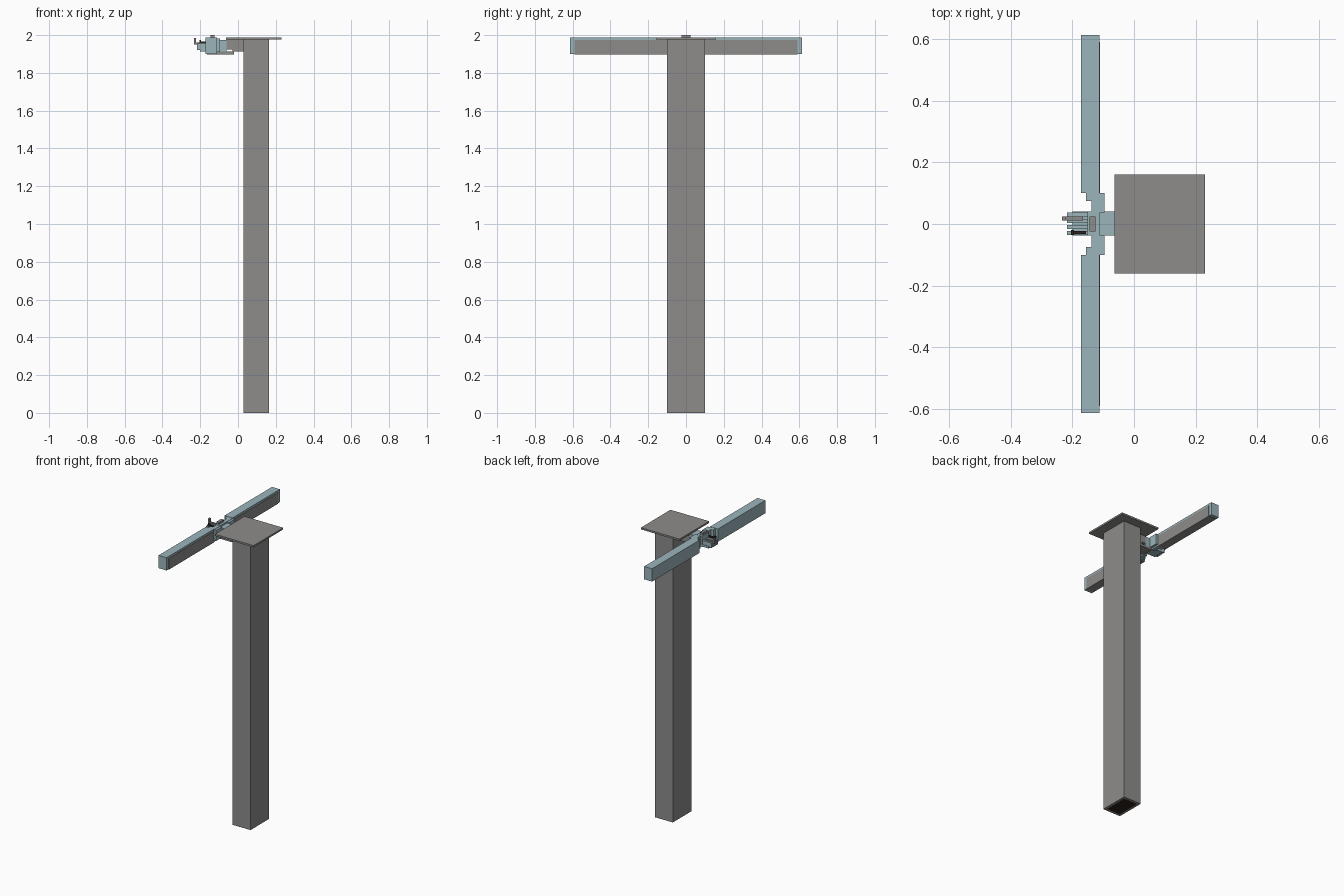
import bpy

if "Cube" in bpy.data.objects:
    bpy.data.objects.remove(bpy.data.objects["Cube"])


def material(name, rgb):
    m = bpy.data.materials.new(name)
    m.diffuse_color = (*rgb, 1)
    m.use_nodes = True
    m.node_tree.nodes["Principled BSDF"].inputs["Base Color"].default_value = m.diffuse_color
    return m


GRAY = material("post gray", (0.27, 0.265, 0.26))
BLUE = material("pale blue", (0.33, 0.46, 0.50))
DARK = material("dark brown", (0.025, 0.016, 0.013))


def box(name, x, y, z, mat):
    """Box from (min, max) ranges on each axis."""
    bpy.ops.mesh.primitive_cube_add(size=1, location=[(a + b) / 2 for a, b in (x, y, z)])
    ob = bpy.context.object
    ob.name = name
    ob.scale = [b - a for a, b in (x, y, z)]
    bpy.ops.object.transform_apply(location=False, rotation=False, scale=True)
    ob.data.materials.append(mat)
    return ob


def side_range(side, a, b):
    return tuple(sorted((side * a, side * b)))


# Post with a flat cap and a dark opening underneath
box("post", (0.03, 0.165), (-0.1, 0.1), (0, 1.978), GRAY)
box("post_opening", (0.047, 0.148), (-0.082, 0.082), (-0.001, 0.004), DARK)
box("cap_plate", (-0.063, 0.23), (-0.16, 0.16), (1.976, 1.988), GRAY)

# Gray arm joining the post to the bracket
box("support_arm", (-0.06, 0.032), (-0.037, 0.04), (1.925, 1.976), GRAY)
box("support_lip", (-0.03, 0.032), (-0.037, 0.04), (1.912, 1.926), GRAY)
box("support_foot", (-0.11, -0.02), (-0.037, 0.04), (1.897, 1.912), GRAY)

for side, label in ((-1, "front"), (1, "back")):
    # Long beam with gray inner and lower panels
    box(label + "_beam", (-0.172, -0.112), side_range(side, 0.1, 0.613), (1.899, 1.987), BLUE)
    box(label + "_inner_panel", (-0.114, -0.11), side_range(side, 0.1, 0.59), (1.897, 1.973), GRAY)
    box(label + "_lower_panel", (-0.165, -0.111), side_range(side, 0.1, 0.59), (1.897, 1.901), GRAY)
    # Stepped bracket between beam and hub
    box(label + "_bracket_outer", (-0.155, -0.11), side_range(side, 0.075, 0.1), (1.9, 1.985), BLUE)
    box(label + "_bracket_inner", (-0.138, -0.11), side_range(side, 0.038, 0.075), (1.9, 1.985), BLUE)
    box(label + "_bracket_plate", (-0.112, -0.095), side_range(side, 0.038, 0.1), (1.91, 1.983), BLUE)

# Hub and the peg on top
box("hub", (-0.15, -0.06), (-0.037, 0.04), (1.912, 1.975), BLUE)
box("hub_top", (-0.15, -0.11), (-0.037, 0.04), (1.975, 1.986), BLUE)
box("hub_peg", (-0.145, -0.125), (-0.025, 0.025), (1.986, 2.0), GRAY)

# Forked clamp with crossbar, lug and screw
for i, y in enumerate((-0.029, -0.01, 0.01, 0.03)):
    box("clamp_prong_%d" % (i + 1), (-0.218, -0.148), (y - 0.007, y + 0.007), (1.92, 1.955), BLUE)
box("clamp_base", (-0.2, -0.15), (-0.037, 0.04), (1.914, 1.928), BLUE)
box("clamp_lug", (-0.234, -0.165), (0.011, 0.025), (1.95, 1.962), GRAY)
box("clamp_tip", (-0.234, -0.222), (0.011, 0.025), (1.95, 1.985), GRAY)
box("clamp_screw", (-0.205, -0.155), (-0.033, -0.023), (1.955, 1.966), DARK)
box("clamp_screw_head", (-0.205, -0.195), (-0.036, -0.02), (1.955, 1.973), DARK)
